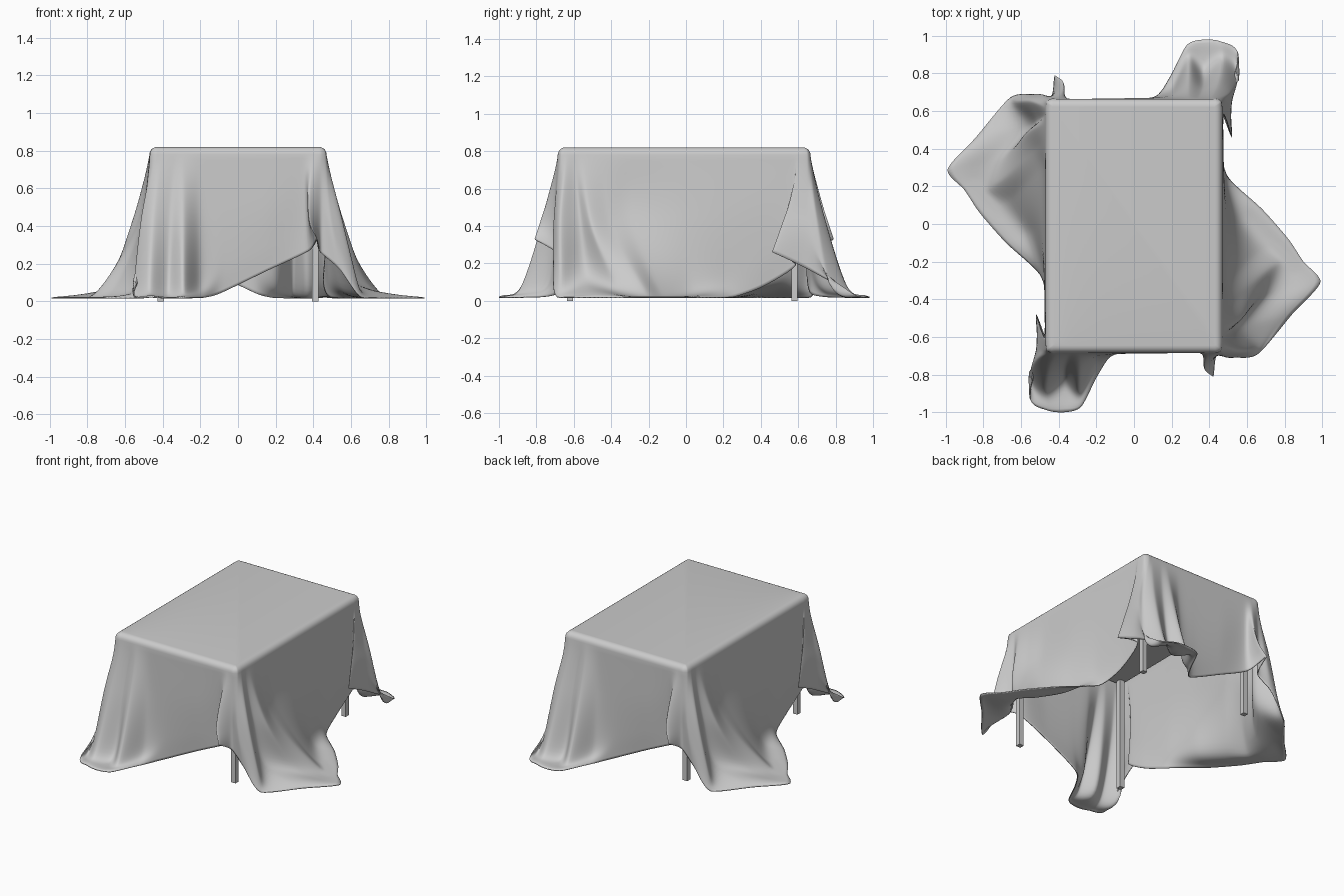
import bpy, bmesh, math
from mathutils import Vector

if "Cube" in bpy.data.objects:
    bpy.data.objects.remove(bpy.data.objects["Cube"])

CY = -0.01            # y of the table centre
TOP, R = 0.82, 0.04   # cloth top height and edge rounding


def box(name, centre, size):
    bpy.ops.mesh.primitive_cube_add(size=1, location=centre)
    ob = bpy.context.object
    ob.name = name
    ob.scale = size
    bpy.ops.object.transform_apply(location=False, rotation=False, scale=True)
    return ob


# Table board and four legs
box("table_board", (0, CY, 0.785), (0.88, 1.29, 0.03))
for sx, side in ((-1, "left"), (1, "right")):
    for sy, end in ((-1, "front"), (1, "back")):
        box(f"{end}_{side}_leg", (sx * 0.41, -0.02 + sy * 0.6, 0.39), (0.034, 0.034, 0.78))

# Drape stations: table edge (x, y), then middle, low and hem points (x, y, z)
front = [
    (-.44, -.685, -.51, -.72, .45, -.55, -.80, .08, -.55, -.93, .03),
    (-.41, -.685, -.45, -.76, .45, -.47, -.88, .08, -.46, -.99, .025),
    (-.34, -.685, -.36, -.735, .45, -.37, -.82, .06, -.37, -1.0, .02),
    (-.29, -.685, -.29, -.76, .45, -.29, -.88, .08, -.28, -.97, .02),
    (-.20, -.685, -.20, -.70, .45, -.20, -.73, .12, -.19, -.80, .02),
    (-.08, -.685, -.08, -.69, .45, -.08, -.69, .20, -.10, -.69, .04),
    (.15, -.685, .15, -.687, .50, .15, -.68, .30, .15, -.67, .16),
    (.34, -.685, .35, -.685, .60, .36, -.68, .40, .37, -.68, .265),
    # folded ear by the leg
    (.40, -.685, .375, -.74, .55, .38, -.78, .42, .42, -.81, .33),
    (.44, -.685, .44, -.70, .55, .44, -.70, .40, .44, -.70, .26),
]
right = [
    (.465, -.67, .49, -.70, .50, .51, -.71, .35, .54, -.71, .17),
    (.47, -.64, .55, -.67, .45, .63, -.67, .12, .66, -.69, .02),
    (.47, -.60, .51, -.57, .45, .58, -.53, .13, .84, -.48, .02),
    # corner of the cloth lying on the floor
    (.47, -.55, .57, -.50, .40, .71, -.36, .07, .99, -.31, .02),
    (.47, -.45, .54, -.40, .40, .75, -.22, .05, .90, -.20, .02),
    (.47, -.30, .50, -.30, .45, .66, -.14, .06, .82, -.08, .02),
    (.47, -.05, .49, -.03, .45, .55, .02, .08, .68, .08, .02),
    (.47, .20, .48, .20, .45, .485, .20, .15, .50, .25, .02),
    (.47, .42, .475, .42, .50, .47, .42, .25, .46, .42, .08),
    (.47, .57, .475, .57, .50, .475, .58, .35, .465, .585, .19),
    # folded ear by the leg
    (.47, .605, .49, .56, .55, .505, .51, .40, .52, .46, .26),
    (.465, .65, .50, .65, .50, .52, .65, .35, .515, .63, .18),
]


def unpack(s):
    pts = [Vector((s[0], s[1], TOP - R))]
    return pts + [Vector(s[i:i + 3]) for i in (2, 5, 8)]


def hermite(a, b, c, d, t, k):
    m1, m2 = (c - a) * k, (d - b) * k
    t2, t3 = t * t, t * t * t
    return (b * (2 * t3 - 3 * t2 + 1) + m1 * (t3 - 2 * t2 + t)
            + c * (3 * t2 - 2 * t3) + m2 * (t3 - t2))


# The back half repeats the front half turned by 180 degrees
half = [unpack(s) for s in front + right]
turned = [[Vector((-p.x, 2 * CY - p.y, p.z)) for p in s] for s in half]
stations = half + turned
N, ACROSS, DOWN = len(stations), 8, 9


def column(i, t):
    """One strip of the cloth, from the flat top over the edge to the hem."""
    keys = [hermite(*(stations[(i + o) % N][j] for o in (-1, 0, 1, 2)), t, 0.38)
            for j in range(4)]
    edge = keys[0]
    inner = Vector((max(-0.43, min(0.43, edge.x)),
                    max(CY - 0.635, min(CY + 0.635, edge.y)), edge.z))
    out = edge - inner
    pts = []
    for j in range(5):
        a = j / 5 * math.pi / 2
        pts.append(inner + out * math.sin(a) + Vector((0, 0, R * math.cos(a))))
    above = edge + Vector((0, 0, 0.2))
    path = [above] + keys + [keys[3] * 2 - keys[2]]
    for j in range(1, 4):
        for d in range(DOWN):
            pts.append(hermite(*path[j - 1:j + 3], d / DOWN, 0.5))
    pts.append(keys[3])
    for p in pts:
        p.z = max(p.z, 0.02)
    return pts


# Draped tablecloth
bm = bmesh.new()
cols = [[bm.verts.new(p) for p in column(i, s / ACROSS)]
        for i in range(N) for s in range(ACROSS)]
for i, a in enumerate(cols):
    b = cols[(i + 1) % len(cols)]
    for j in range(len(a) - 1):
        bm.faces.new((a[j], a[j + 1], b[j + 1], b[j]))
bm.faces.new([c[0] for c in cols])
bmesh.ops.remove_doubles(bm, verts=bm.verts, dist=0.0003)
bmesh.ops.recalc_face_normals(bm, faces=bm.faces)
mesh = bpy.data.meshes.new("tablecloth")
bm.to_mesh(mesh)
bm.free()
cloth = bpy.data.objects.new("tablecloth", mesh)
bpy.context.collection.objects.link(cloth)
thick = cloth.modifiers.new("thickness", 'SOLIDIFY')
thick.thickness = 0.006
thick.offset = -1
bpy.ops.object.select_all(action='DESELECT')
cloth.select_set(True)
bpy.context.view_layer.objects.active = cloth
bpy.ops.object.shade_smooth_by_angle(angle=math.radians(60))
